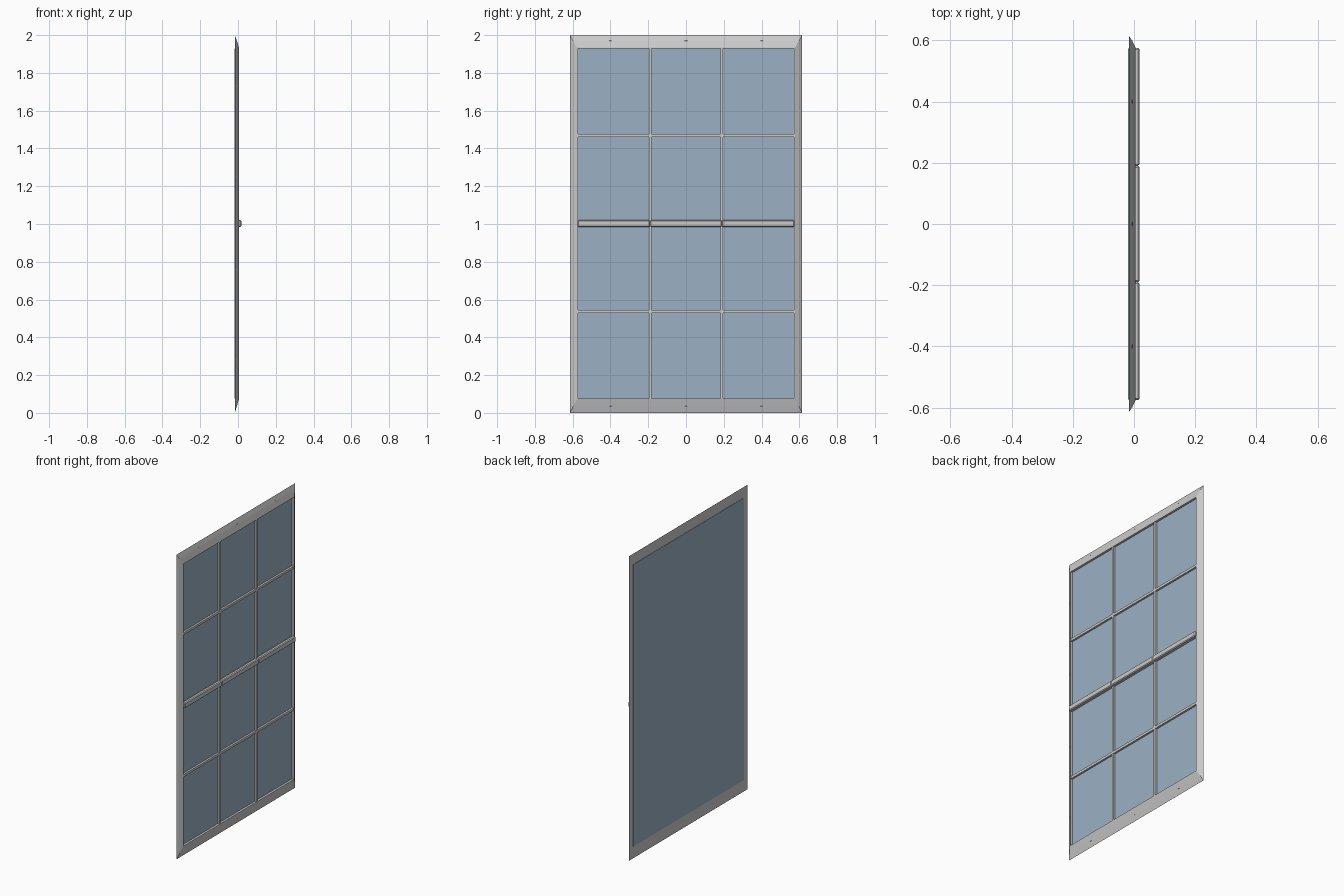
import bpy, bmesh

if "Cube" in bpy.data.objects:
    bpy.data.objects.remove(bpy.data.objects["Cube"])

glass = bpy.data.materials.new("glass_blue")
glass.diffuse_color = (0.33, 0.44, 0.55, 1)
glass.use_nodes = True
glass.node_tree.nodes["Principled BSDF"].inputs["Base Color"].default_value = glass.diffuse_color

W, Z0, Z1 = 0.573, 0.077, 1.93      # opening half width, bottom, top


def finish(name, bm, mat=None):
    bmesh.ops.recalc_face_normals(bm, faces=bm.faces)
    me = bpy.data.meshes.new(name)
    bm.to_mesh(me)
    bm.free()
    ob = bpy.data.objects.new(name, me)
    bpy.context.collection.objects.link(ob)
    if mat:
        me.materials.append(mat)
    return ob


def box(name, x, y, z, mat=None, bevel=0):
    bm = bmesh.new()
    bmesh.ops.create_cube(bm, size=1)
    for v in bm.verts:
        v.co = [r[0] + (c + 0.5) * (r[1] - r[0]) for r, c in zip((x, y, z), v.co)]
    ob = finish(name, bm, mat)
    if bevel:
        m = ob.modifiers.new("bevel", 'BEVEL')
        m.width = bevel
        m.segments = 1
    return ob


# Outer frame: mitred rectangular rings lofted into a sloped moulding
rings = [(-0.017, 0.615, 0, 2), (-0.006, 0.598, 0.035, 1.97),
         (0.005, W + 0.004, Z0 - 0.004, Z1 + 0.004), (0.005, W, Z0, Z1), (-0.017, W, Z0, Z1)]
bm = bmesh.new()
loops = [[bm.verts.new((x, sy, sz)) for sy, sz in ((-w, a), (w, a), (w, b), (-w, b))]
         for x, w, a, b in rings]
for i, ring in enumerate(loops):
    nxt = loops[(i + 1) % len(loops)]
    for j in range(4):
        k = (j + 1) % 4
        bm.faces.new((ring[j], ring[k], nxt[k], nxt[j]))
finish("window_frame", bm)

# Single glass pane, slightly proud of the back
box("glass_pane", (-0.019, -0.009), (-W, W), (Z0, Z1), glass)

# Thin glazing bars
for s, n in ((-1, "left"), (1, "right")):
    box("vertical_bar_" + n, (-0.010, 0.003), (s * 0.19 - 0.007, s * 0.19 + 0.007), (Z0, Z1))
for z, n in ((1.469, "upper"), (0.537, "lower")):
    box("horizontal_bar_" + n, (-0.010, 0.0035), (-W, W), (z - 0.008, z + 0.008))

# Thick middle rail in three chamfered lengths over a backing strip
box("middle_rail_back", (-0.010, 0.006), (-W, W), (0.988, 1.016))
for i, (a, b) in enumerate(((-0.575, -0.19), (-0.19, 0.19), (0.19, 0.575))):
    box(f"middle_rail_{i + 1}", (-0.006, 0.018), (a, b), (0.984, 1.02), bevel=0.005)

# Small wear chips along the moulding crease
chips = [(y, z, 0) for y in (-0.4, 0, 0.4) for z in (0.035, 1.97)]
chips += [(s * 0.598, z, 1) for s in (-1, 1) for z in (0.28, 0.76, 1.25, 1.73)]
bm = bmesh.new()
for y, z, upright in chips:
    dy, dz = (0.002, 0.018) if upright else (0.018, 0.002)
    tip = bm.verts.new((-0.0045, y, z))
    rim = [bm.verts.new((-0.008, y + p * dy, z + q * dz))
           for p, q in ((1, 0), (0, 1), (-1, 0), (0, -1))]
    for j in range(4):
        bm.faces.new((rim[j], rim[(j + 1) % 4], tip))
    bm.faces.new(rim[::-1])
finish("wear_chips", bm)
